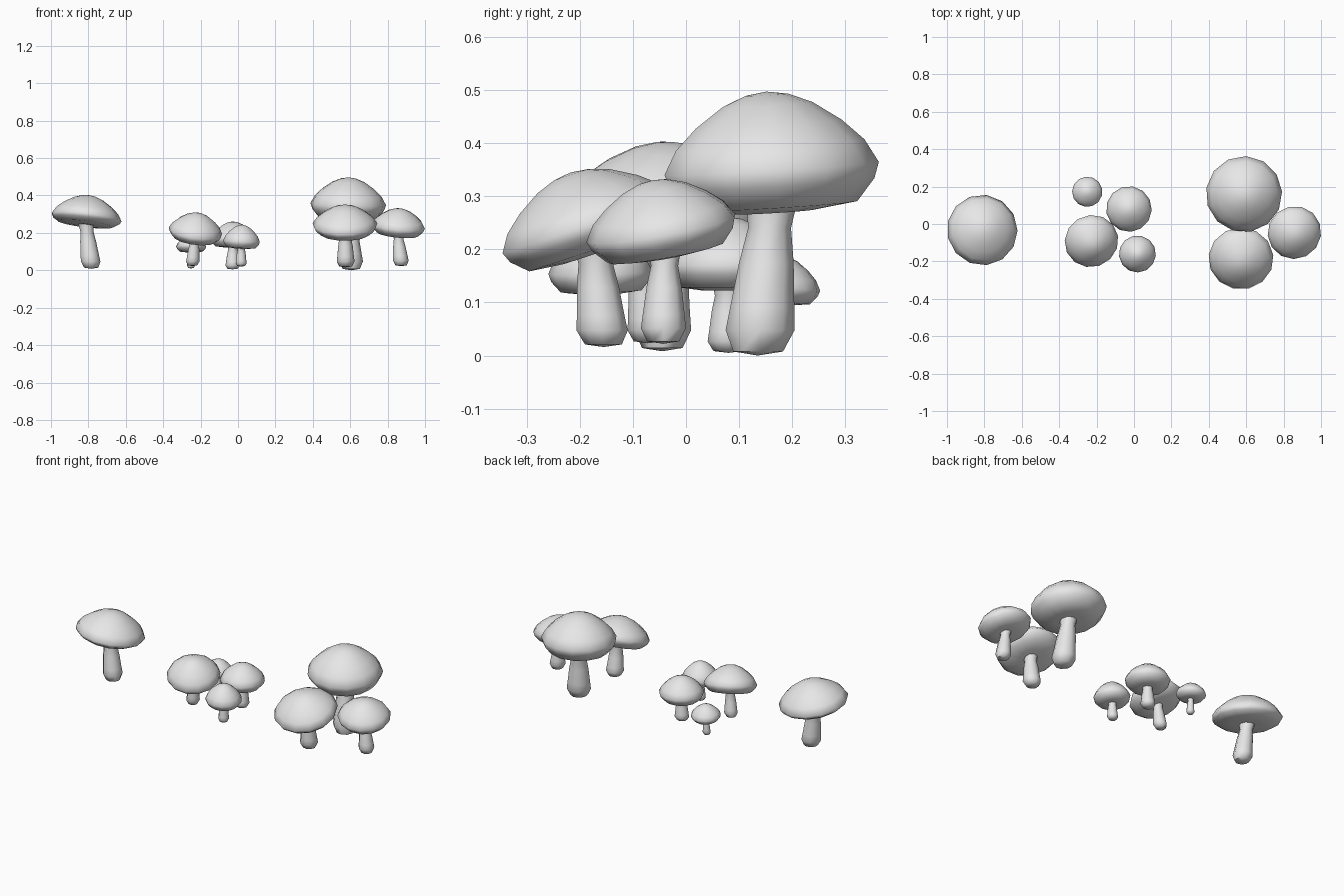
import bpy, bmesh, math
from mathutils import Vector

if "Cube" in bpy.data.objects:
    bpy.data.objects.remove(bpy.data.objects["Cube"])

grey = bpy.data.materials.new("mushroom_grey")
grey.diffuse_color = (0.8, 0.8, 0.8, 1)
grey.use_nodes = True
grey.node_tree.nodes["Principled BSDF"].inputs["Base Color"].default_value = grey.diffuse_color


def lathe(name, rings, sides, pose, turn=0.0):
    """Closed surface of revolution; rings run from bottom pole to top pole.
    pose(r, angle, h) gives the point in space."""
    bm = bmesh.new()
    low = bm.verts.new(pose(0, 0, rings[0][1]))
    high = bm.verts.new(pose(0, 0, rings[-1][1]))
    loops = [[bm.verts.new(pose(r, turn + math.tau * i / sides, h)) for i in range(sides)]
             for r, h in rings[1:-1]]
    for i in range(sides):
        j = (i + 1) % sides
        bm.faces.new((low, loops[0][j], loops[0][i]))
        bm.faces.new((high, loops[-1][i], loops[-1][j]))
        for a, b in zip(loops, loops[1:]):
            bm.faces.new((a[i], a[j], b[j], b[i]))
    bmesh.ops.recalc_face_normals(bm, faces=bm.faces)
    mesh = bpy.data.meshes.new(name)
    bm.to_mesh(mesh)
    bm.free()
    mesh.materials.append(grey)
    obj = bpy.data.objects.new(name, mesh)
    bpy.context.collection.objects.link(obj)
    bpy.ops.object.select_all(action='DESELECT')
    obj.select_set(True)
    bpy.context.view_layer.objects.active = obj
    bpy.ops.object.shade_smooth_by_angle(angle=math.radians(60))


# radius and height fractions: underside heights scale by depth, dome by height
UNDER = [(0, -0.97), (0.38, -1), (0.78, -0.85), (0.95, -0.3)]
DOME = [(1, 0.05), (0.88, 0.34), (0.68, 0.6), (0.42, 0.84), (0.2, 0.96), (0, 1)]


def mushroom(name, centre, radius, height, depth, lean, base, bulb, neck, turn):
    c, foot = Vector(centre), Vector(base)
    n = Vector((lean[0], lean[1], 1)).normalized()
    u = Vector((1, 0, 0))
    u = (u - n * u.dot(n)).normalized()
    v = n.cross(u)

    # tilted cap
    def cap_pose(r, a, h):
        return c + u * (r * math.cos(a)) + v * (r * math.sin(a)) + n * h
    rings = [(r * radius, h * depth) for r, h in UNDER] + [(r * radius, h * height) for r, h in DOME]
    lathe(name + "_cap", rings, 13, cap_pose, turn)

    # stem with a bulb foot, running from the base into the cap
    top = c - n * depth * 0.6

    def stem_pose(r, a, t):
        return foot.lerp(top, t) + Vector((r * math.cos(a), r * math.sin(a), 0))
    mid = bulb * 0.45 + neck * 0.55
    lathe(name + "_stem", [(0, 0), (bulb * 0.72, 0.025), (bulb, 0.16), (bulb * 0.93, 0.3), (mid, 0.58),
                           (neck, 0.8), (neck * 1.2, 0.98), (0, 1)], 9, stem_pose, turn)


# name, cap centre, radius, dome height, underside depth, lean, stem base, bulb, neck
PATCH = [
    ("lone", (-.812, -.033, .277), .19, .126, .036, (.12, .12), (-.785, -.045, .008), .054, .036),
    ("tiny", (-.25, .172, .125), .081, .065, .028, (0, .08), (-.252, .165, .01), .022, .015),
    ("middle_back", (-.027, .08, .165), .122, .096, .043, (0, 0), (-.03, .08, .005), .04, .026),
    ("middle_front", (-.228, -.09, .203), .145, .107, .045, (.14, -.28), (-.245, -.072, .023), .037, .025),
    ("small_front", (.018, -.16, .152), .099, .092, .036, (.05, -.03), (.016, -.157, .02), .03, .021),
    ("right_front", (.572, -.183, .24), .174, .11, .05, (0, -.33), (.575, -.155, .016), .049, .033),
    ("right_side", (.857, -.045, .234), .144, .098, .048, (.1, -.18), (.872, -.043, .022), .043, .026),
    ("tallest", (.588, .16, .345), .204, .152, .075, (.03, -.06), (.605, .135, .0), .066, .041),
]
for k, spec in enumerate(PATCH):
    mushroom(*spec, turn=k * 0.7)
